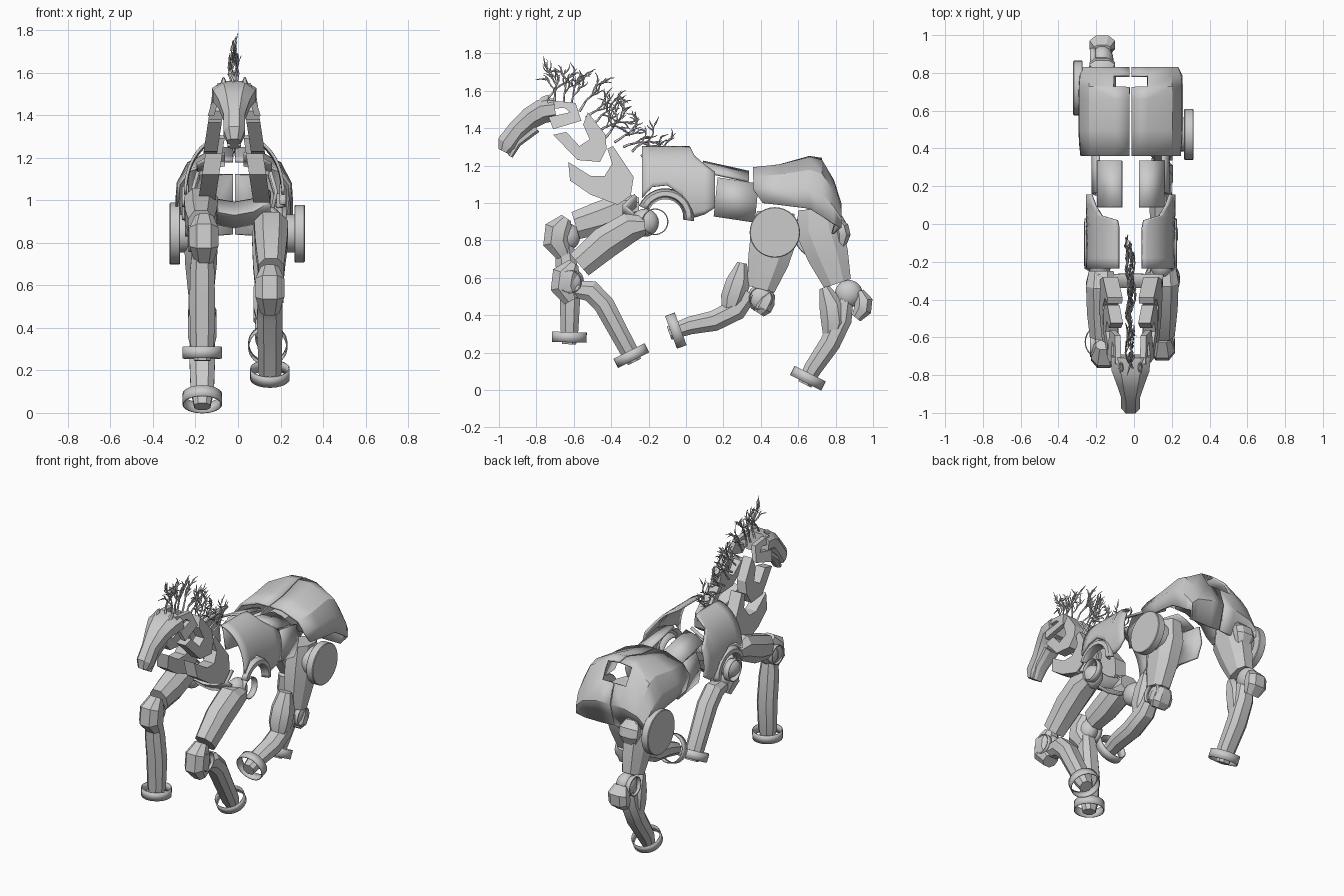
import bpy, bmesh, math, random
from mathutils import Vector

if "Cube" in bpy.data.objects:
    bpy.data.objects.remove(bpy.data.objects["Cube"])

CX = -0.018  # body centre line

GREY = bpy.data.materials.new("shell grey")
GREY.diffuse_color = (0.6, 0.6, 0.6, 1)
GREY.use_nodes = True
GREY.node_tree.nodes["Principled BSDF"].inputs["Base Color"].default_value = GREY.diffuse_color


def finish(name, bm, thick=0):
    bmesh.ops.recalc_face_normals(bm, faces=bm.faces)
    me = bpy.data.meshes.new(name)
    bm.to_mesh(me)
    bm.free()
    me.materials.append(GREY)
    ob = bpy.data.objects.new(name, me)
    bpy.context.collection.objects.link(ob)
    if thick:
        mod = ob.modifiers.new("thickness", 'SOLIDIFY')
        mod.thickness, mod.offset = thick, 0
    return ob


def loft(name, rows, closed=False, caps=False, thick=0, skip=()):
    """Skin between rows of points; skip leaves out (row, column) faces."""
    bm = bmesh.new()
    vs = [[bm.verts.new(p) for p in r] for r in rows]
    n = len(rows[0])
    for i in range(len(rows) - 1):
        for j in range(n if closed else n - 1):
            if (i, j) not in skip:
                k = (j + 1) % n
                bm.faces.new((vs[i][j], vs[i][k], vs[i + 1][k], vs[i + 1][j]))
    if caps:
        bm.faces.new(vs[0])
        bm.faces.new(vs[-1])
    return finish(name, bm, thick)


def blend(values, t):
    """Interpolate a short list of values at t from 0 to 1."""
    f = t * (len(values) - 1)
    i = min(int(f), len(values) - 2)
    return values[i] + (values[i + 1] - values[i]) * (f - i)


def limb(name, x, path, depth, width):
    """Chamfered beam through (y, z) points with blended depth and width."""
    rows, last = [], len(path) - 1
    for i, (y, z) in enumerate(path):
        a, b = path[max(i - 1, 0)], path[min(i + 1, last)]
        t = Vector((b[0] - a[0], b[1] - a[1])).normalized()
        d, w = blend(depth, i / last) / 2, blend(width, i / last) / 2
        corners = [(u * su, v * sv) for su, sv in ((1, 1), (-1, -1))
                   for u, v in ((1, -.45), (1, .45), (.5, 1), (-.5, 1))]
        rows.append([(x + u * w, y - t.y * v * d, z + t.x * v * d) for u, v in corners])
    return loft(name, rows, closed=True, caps=True)


def prism(name, pts, xa, xb, lean=0):
    """Side outline extruded across x, leaning inwards with height."""
    low, s = min(p[1] for p in pts), math.copysign(lean, xa - CX)
    return loft(name, [[(x - s * (z - low), y, z) for y, z in pts] for x in (xa, xb)],
                closed=True, caps=True)


def ball(name, c, r):
    bm = bmesh.new()
    bmesh.ops.create_uvsphere(bm, u_segments=20, v_segments=12, radius=r)
    for v in bm.verts:
        v.co = Vector((v.co.x * .8, v.co.y, v.co.z)) + Vector(c)
    return finish(name, bm)


def circle(c, axis, r, n=32):
    a = Vector(axis).normalized()
    u = Vector((0, 1, 0)) if abs(a.x) > .9 else Vector((1, 0, 0))
    v = a.cross(u)
    return [Vector(c) + r * (math.cos(math.tau * i / n) * u + math.sin(math.tau * i / n) * v)
            for i in range(n)]


def band(name, c, axis, r, h):
    a = Vector(axis).normalized() * h / 2
    return loft(name, [circle(Vector(c) + k * a, axis, r) for k in (-1, 1)], closed=True, thick=.006)


def disc(name, c, r, h):
    rows = [circle((c[0] + k * h / 2, c[1], c[2]), (1, 0, 0), r - e)
            for k, e in ((-1, .004), (-.85, 0), (.85, 0), (1, .004))]
    return loft(name, rows, closed=True, caps=True)


# ---- body shells, both sides
for s, side in ((-1, "left"), (1, "right")):
    X = lambda v: CX + s * v
    # ribcage: arc cut away at the upper rear and over the shoulder
    rows = []
    for y, t0, t1 in ((-.235, 78, -3), (-.18, 78, 10), (-.1, 78, 12), (-.02, 78, 0),
                      (.02, 76, -22), (.045, 52, -26), (.1, 38, -22), (.155, 28, -14)):
        arc = [math.radians(t0 + (t1 - t0) * j / 12) for j in range(13)]
        rows.append([(X(.23 * math.cos(a) ** .85), y, 1.04 + .265 * math.sin(a)) for a in arc])
    loft(side + "_ribcage", rows, thick=.014)
    # flared arch over the shoulder joint
    rows = []
    for i in range(15):
        a = math.radians(-8 + 165 * i / 14)
        rows.append([(X(x), -.11 + r * math.cos(a), .925 + r * math.sin(a))
                     for r, x in ((.15, .215), (.135, .24), (.115, .242), (.1, .2))])
    loft(side + "_shoulder_arch", rows, thick=.01)
    # waist plates, dropping towards the rear
    loft(side + "_waist_top", [[(X(x), y, z - .22 * (y - .09)) for x, z in
                                ((.045, 1.22), (.11, 1.205), (.175, 1.17))]
                               for y in (.09, .335)], thick=.014)
    loft(side + "_waist_side", [[(X(x), y + .1 * (z - 1.1), z - .15 * (y - .165)) for x, z in
                                 ((.17, 1.135), (.198, 1.04), (.173, .93))]
                                for y in (.165, .385)], thick=.016)
    # rump: centre, peak and bottom heights along its length, hole behind the peak
    rows = []
    for y, mid, peak, low, w in ((.36, 1.185, 1.185, 1.0, .98), (.5, 1.2, 1.2, .99, 1),
                                 (.66, 1.245, 1.24, .97, 1), (.725, 1.235, 1.225, .93, 1),
                                 (.785, 1.12, 1.12, .89, .99), (.825, .995, .995, .87, .94),
                                 (.785, .84, .835, .835, .84)):
        drop = peak - low
        rows.append([(X(.005), y, mid)] +
                    [(X(.27 * w * u), y + (.05 if y < .4 and v > .9 else 0), peak - drop * v)
                     for u, v in ((.33, 0), (.8, .25), (.98, .6), (1, 1))])
    loft(side + "_rump", rows, thick=.014, skip=((3, 0),))
    # neck plates with notched tops
    prism(side + "_upper_neck", ((-.71, 1.365), (-.64, 1.38), (-.57, 1.305), (-.515, 1.34),
                                 (-.55, 1.42), (-.525, 1.485), (-.43, 1.365), (-.425, 1.29),
                                 (-.46, 1.22), (-.58, 1.23)), X(.08), X(.145), .15)
    prism(side + "_lower_neck", ((-.63, 1.22), (-.51, 1.145), (-.435, 1.145), (-.395, 1.21),
                                 (-.42, 1.29), (-.39, 1.305), (-.28, 1.14), (-.295, 1.04),
                                 (-.365, .99), (-.51, 1.045), (-.62, 1.12)), X(.09), X(.17), .15)
    # cheek and ear
    prism(side + "_cheek", ((-.74, 1.55), (-.59, 1.535), (-.56, 1.44), (-.71, 1.395), (-.735, 1.46),
                            (-.62, 1.485), (-.65, 1.51), (-.74, 1.5)), X(.095), X(.125), .3)
    limb(side + "_ear", X(.05), [(-.78, 1.52), (-.755, 1.555), (-.735, 1.575)], (.05, .04, .01), (.035, .01))
    # shoulder joint
    ball(side + "_shoulder_joint", (X(.165), -.22, .895), .075)
    band(side + "_shoulder_ring", (X(.21), -.165, .9), (1, 0, 0), .068, .04)

# ---- head and chest
limb("head", CX, [(-.975, 1.275), (-.955, 1.315), (-.9, 1.39), (-.83, 1.455), (-.77, 1.49), (-.7, 1.5)],
     (.06, .115, .11, .12, .13, .12), (.065, .1, .1, .15, .2, .21))
limb("lower_jaw", CX, [(-.94, 1.25), (-.9, 1.32), (-.8, 1.4)], (.03, .05), (.06, .1))
loft("chest_plate", [[(CX + x, y, z + 2 * x * x) for z, y in ((.985, -.27), (.93, -.33), (.875, -.27))]
                     for x in (-.17, -.09, 0, .09, .17)], thick=.02)


# ---- legs: beams, joint and hoof band
def leg(name, x, upper, shin, joint, deep):
    out = math.copysign(1, x)
    limb(name + "_upper_leg", x + out * .006, upper, deep, (.13, .16, .15, .12))
    limb(name + "_shin", x, shin, (.09, .115, .11, .095, .075), (.09, .115, .12, .11, .075))
    ball(name + "_joint", (x, *joint), .074)
    band(name + "_joint_ring", (x + out * .05, *joint), (1, 0, 0), .06, .03)
    end, prev = Vector(shin[-1]), Vector(shin[-2])
    axis = (prev - end).normalized()
    band(name + "_hoof_band", (x, *(end + axis * .038)), (0, *axis), .09, .055)


def pad(name, x, path, deep):
    limb(name, x, path, (deep * .4, deep, deep, deep * .6), (.085, .135, .135, .09))


FRONT, HIND = (.1, .16, .175, .15), (.2, .25, .22, .15)
leg("right_front", .15, [(-.22, .88), (-.3, .87), (-.43, .79), (-.57, .67)],
    [(-.6, .54), (-.51, .53), (-.44, .46), (-.3, .2), (-.275, .15)], (-.62, .58), FRONT)
leg("left_front", -.168, [(-.25, .98), (-.32, .98), (-.46, .92), (-.59, .88)],
    [(-.65, .79), (-.64, .67), (-.62, .5), (-.623, .32), (-.625, .245)], (-.64, .82), FRONT)
leg("right_hind", .14, [(.48, .95), (.47, .82), (.44, .69), (.4, .54)],
    [(.34, .52), (.27, .43), (.15, .37), (.02, .345), (-.09, .305)], (.4, .49), HIND)
leg("left_hind", -.168, [(.7, .97), (.71, .86), (.76, .72), (.81, .57)],
    [(.85, .5), (.83, .38), (.77, .25), (.675, .11), (.635, .03)], (.87, .515), HIND)

# knee caps, shin guards and hock spurs
for name, x, y, z in (("right", .15, -.65, .58), ("left", -.16, -.69, .82)):
    pad(name + "_knee_cap", x, [(y + .05, z + .1), (y + .01, z + .04), (y, z - .03), (y + .04, z - .1)], .15)
pad("right_shin_guard", .14, [(.3, .68), (.28, .58), (.25, .49), (.23, .41)], .13)
pad("left_shin_guard", -.168, [(.74, .55), (.78, .45), (.79, .36), (.775, .27)], .135)
pad("right_hock_spur", .14, [(.46, .52), (.43, .48), (.41, .44), (.39, .41)], .1)
pad("left_hock_spur", -.168, [(.93, .53), (.95, .48), (.945, .43), (.91, .385)], .095)
pad("left_thigh_spur", -.168, [(.8, .92), (.83, .87), (.84, .83), (.83, .77)], .08)

# hip discs with inner hubs
for name, x, y, r in (("right", .29, .475, .135), ("left", -.297, .72, .145)):
    disc(name + "_hip_disc", (x, y, .843), r, .05)
    disc(name + "_hip_hub", (x * .75, y, .843), .09, .14)

# ---- mane: branching twigs rooted along the crest
random.seed(4)
curve = bpy.data.curves.new("mane", 'CURVE')
curve.dimensions, curve.bevel_depth, curve.bevel_resolution = '3D', .0075, 0
curve.materials.append(GREY)


def twig(p, ang, length, depth):
    pts, steps = [p.copy()], 5
    lean = random.uniform(-.5, .5)
    for i in range(steps):
        ang += random.uniform(-.4, .4)
        lean = lean * .5 + random.uniform(-.5, .5) - (p.x - CX) * 8
        p = p + Vector((lean * .7, math.cos(ang), math.sin(ang))) * length / steps
        pts.append(p)
        if depth and i in (1, 2, 3):
            twig(p, ang + random.choice((-.6, .6)), length * .55, depth - 1)
    sp = curve.splines.new('POLY')
    sp.points.add(steps)
    for i, q in enumerate(pts):
        sp.points[i].co = (*q, 1)
        sp.points[i].radius = (1 if depth == 2 else .75) * (1 - .8 * i / steps)


for i in range(13):
    t = i / 12
    root = Vector((CX, blend((-.75, -.57, -.43, -.24), t), blend((1.53, 1.49, 1.35, 1.25), t)))
    twig(root, 1.45 - .95 * t, .19 - .03 * t, 2)
bpy.context.collection.objects.link(bpy.data.objects.new("mane", curve))

# smooth curved panels, keep creases sharp
for ob in bpy.context.scene.objects:
    if ob.type == 'MESH':
        ob.select_set(True)
        bpy.context.view_layer.objects.active = ob
bpy.ops.object.shade_smooth_by_angle(angle=math.radians(28))
